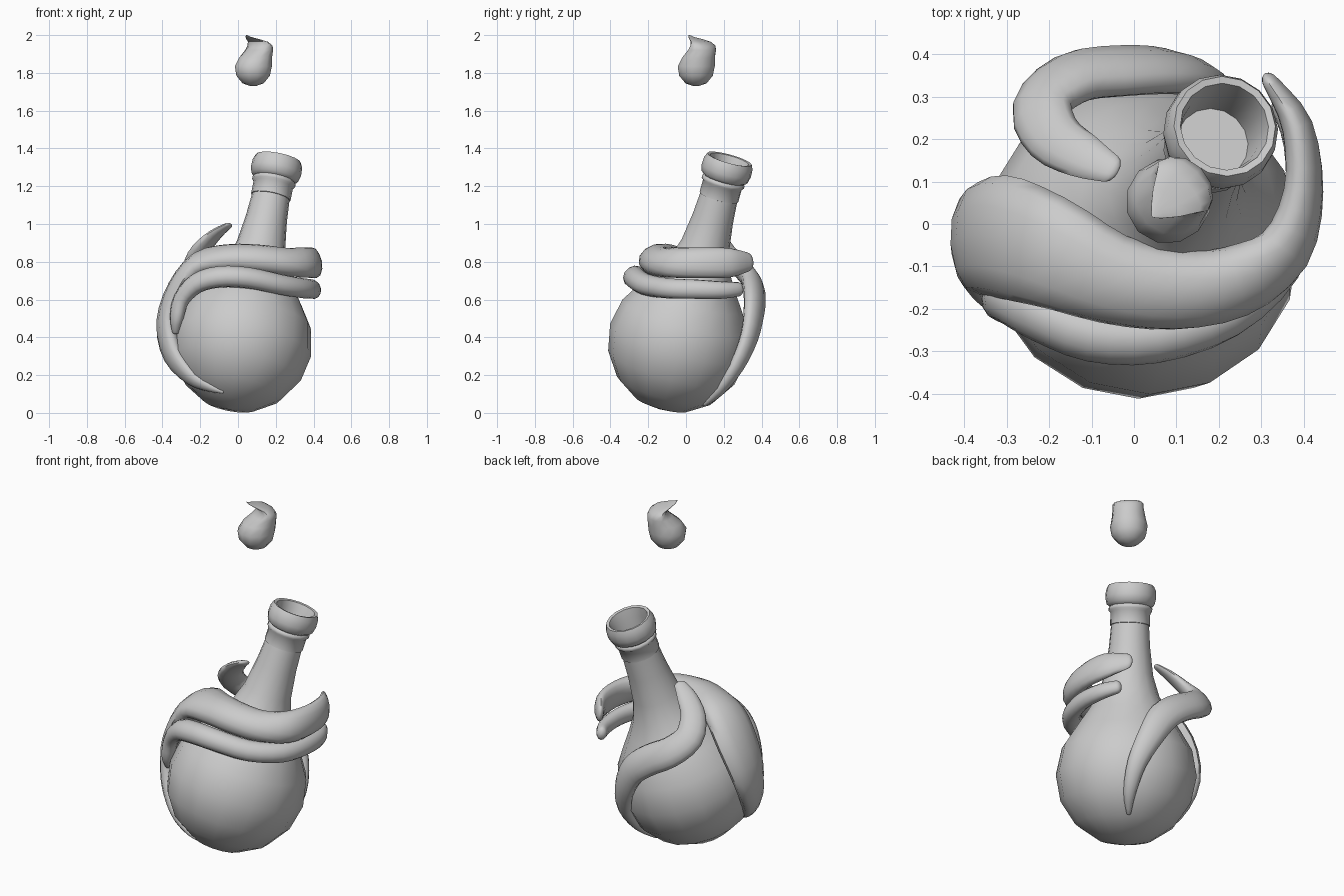
import bpy, bmesh, math
from mathutils import Vector

grey = bpy.data.materials.new("plain grey")
grey.diffuse_color = (0.6, 0.6, 0.6, 1)
BODY = Vector((0.02, -0.04, 0.375))   # centre of the round flask body


def loft(name, rings, seg, angle=40):
    """Skin rings of (centre, axis_u, axis_v); both ends are closed."""
    bm = bmesh.new()
    loops = []
    for c, u, v in rings:
        loops.append([bm.verts.new(c + u * math.cos(a) + v * math.sin(a))
                      for a in (2 * math.pi * i / seg for i in range(seg))])
    for a, b in zip(loops, loops[1:]):
        for i in range(seg):
            j = (i + 1) % seg
            bm.faces.new((a[i], a[j], b[j], b[i]))
    bm.faces.new(loops[0][::-1])
    bm.faces.new(loops[-1])
    bmesh.ops.recalc_face_normals(bm, faces=bm.faces[:])
    me = bpy.data.meshes.new(name)
    bm.to_mesh(me)
    bm.free()
    me.materials.append(grey)
    ob = bpy.data.objects.new(name, me)
    bpy.context.collection.objects.link(ob)
    bpy.ops.object.select_all(action='DESELECT')
    ob.select_set(True)
    bpy.context.view_layer.objects.active = ob
    bpy.ops.object.shade_smooth_by_angle(angle=math.radians(angle))
    return ob


def spline(rows, steps=3):
    """Catmull-Rom through the control rows."""
    out = []
    for i in range(len(rows) - 1):
        p0, p1, p2, p3 = (rows[max(0, min(len(rows) - 1, i + k))] for k in (-1, 0, 1, 2))
        for s in range(steps):
            t = s / steps
            out.append([0.5 * (2 * b + (c - a) * t + (2 * a - 5 * b + 4 * c - d) * t * t
                               + (3 * b - a - 3 * c + d) * t ** 3)
                        for a, b, c, d in zip(p0, p1, p2, p3)])
    return out + [list(rows[-1])]


def tentacle(name, rows):
    """Rows: x, y, z, half width, half thickness, height the surface normal points from."""
    pts = spline(rows)
    rings = []
    for i, (x, y, z, w, t, cz) in enumerate(pts):
        p = Vector((x, y, z))
        tan = (Vector(pts[min(i + 1, len(pts) - 1)][:3]) - Vector(pts[max(i - 1, 0)][:3])).normalized()
        n = p - Vector((BODY.x, BODY.y, cz))
        n = (n - tan * n.dot(tan)).normalized()
        rings.append((p, tan.cross(n) * w, n * t))
    # rounded ends
    def cap(end, inner):
        c, u, v = end
        d = (c - inner[0]).normalized() * u.length * 0.6
        return [(c + d * f, u * s, v * s) for f, s in ((0.5, 0.85), (0.85, 0.5), (1.0, 0.08))]
    rings = cap(rings[0], rings[1])[::-1] + rings + cap(rings[-1], rings[-2])
    return loft(name, rings, 12, 60)


# flask: round body, flared neck, collar band, rolled lip and hollow mouth
axis = Vector((0.19, 0.265, 0.95)).normalized()
side = axis.cross(Vector((0, 1, 0))).normalized()
other = axis.cross(side)
profile = [(0.375 * math.cos(math.radians(a)), 0.375 * math.sin(math.radians(a)))
           for a in (-89, -67.5, -45, -22.5, 0, 22.5, 42)]
profile += [(0.215, 0.345), (0.165, 0.43), (0.13, 0.54), (0.11, 0.69), (0.101, 0.81),
            (0.106, 0.811), (0.106, 0.88), (0.116, 0.89), (0.116, 0.905), (0.108, 0.912),
            (0.127, 0.925), (0.135, 0.96), (0.133, 1.0), (0.122, 1.025), (0.106, 1.022),
            (0.095, 0.97), (0.086, 0.87)]
loft("flask", [(BODY + axis * t, side * r, other * r) for r, t in profile], 16, 50)

# upper tentacle: wraps the shoulder, runs down the left side and curls to the front
tentacle("upper_tentacle", [
    (.325, .33, .80, .05, .02, .75), (.385, .23, .795, .078, .037, .75),
    (.40, .08, .795, .083, .045, .72), (.355, -.06, .795, .085, .06, .66),
    (.24, -.135, .80, .09, .07, .55), (.10, -.155, .815, .098, .075, .45),
    (-.05, -.13, .82, .11, .072, .375), (-.20, -.065, .79, .135, .066, .375),
    (-.31, -.03, .66, .145, .064, .375), (-.375, -.045, .48, .125, .058, .375),
    (-.345, -.12, .31, .09, .05, .375), (-.25, -.205, .19, .055, .035, .375),
    (-.15, -.255, .135, .028, .02, .375), (-.08, -.275, .112, .01, .01, .375)])

# lower tentacle: thinner, just beneath the upper one
tentacle("lower_tentacle", [
    (.35, .28, .655, .038, .028, .6), (.39, .19, .65, .046, .038, .6),
    (.395, .05, .655, .052, .042, .58), (.345, -.10, .66, .055, .048, .5),
    (.22, -.215, .68, .058, .052, .45), (.05, -.27, .715, .06, .055, .375),
    (-.10, -.265, .72, .062, .055, .375), (-.22, -.22, .685, .062, .05, .375),
    (-.30, -.185, .60, .055, .042, .375), (-.325, -.185, .50, .042, .034, .375),
    (-.33, -.17, .43, .02, .02, .375)])

# back tentacle: raised tip behind the neck, winding down the back to the base
tentacle("back_tentacle", [
    (-.055, .13, .99, .035, .014, .375), (-.12, .16, .945, .055, .024, .375),
    (-.19, .205, .87, .068, .035, .375), (-.215, .28, .78, .078, .046, .375),
    (-.14, .345, .70, .085, .052, .375), (-.02, .362, .63, .088, .052, .375),
    (.09, .36, .54, .085, .048, .375), (.165, .335, .40, .07, .042, .375),
    (.205, .27, .25, .052, .036, .375), (.18, .18, .12, .034, .026, .375),
    (.12, .10, .045, .012, .012, .375)])

# floating drop: round base, hooked and pinched tip
lean = Vector((1, 1, 0)).normalized()
cross = Vector((-1, 1, 0)).normalized()
drop = [(0, 1.73, .015, .015), (0, 1.745, .058, .058), (0, 1.785, .092, .092),
        (.002, 1.835, .102, .1), (.018, 1.88, .09, .09), (.045, 1.92, .066, .083),
        (.052, 1.945, .045, .082), (.035, 1.965, .028, .07), (-.005, 1.98, .016, .045),
        (-.035, 1.99, .008, .02), (-.05, 2.0, .002, .004)]
loft("floating_drop", [(Vector((.08, .053, z)) + lean * o, lean * a, cross * b)
                       for o, z, a, b in drop], 12, 50)
